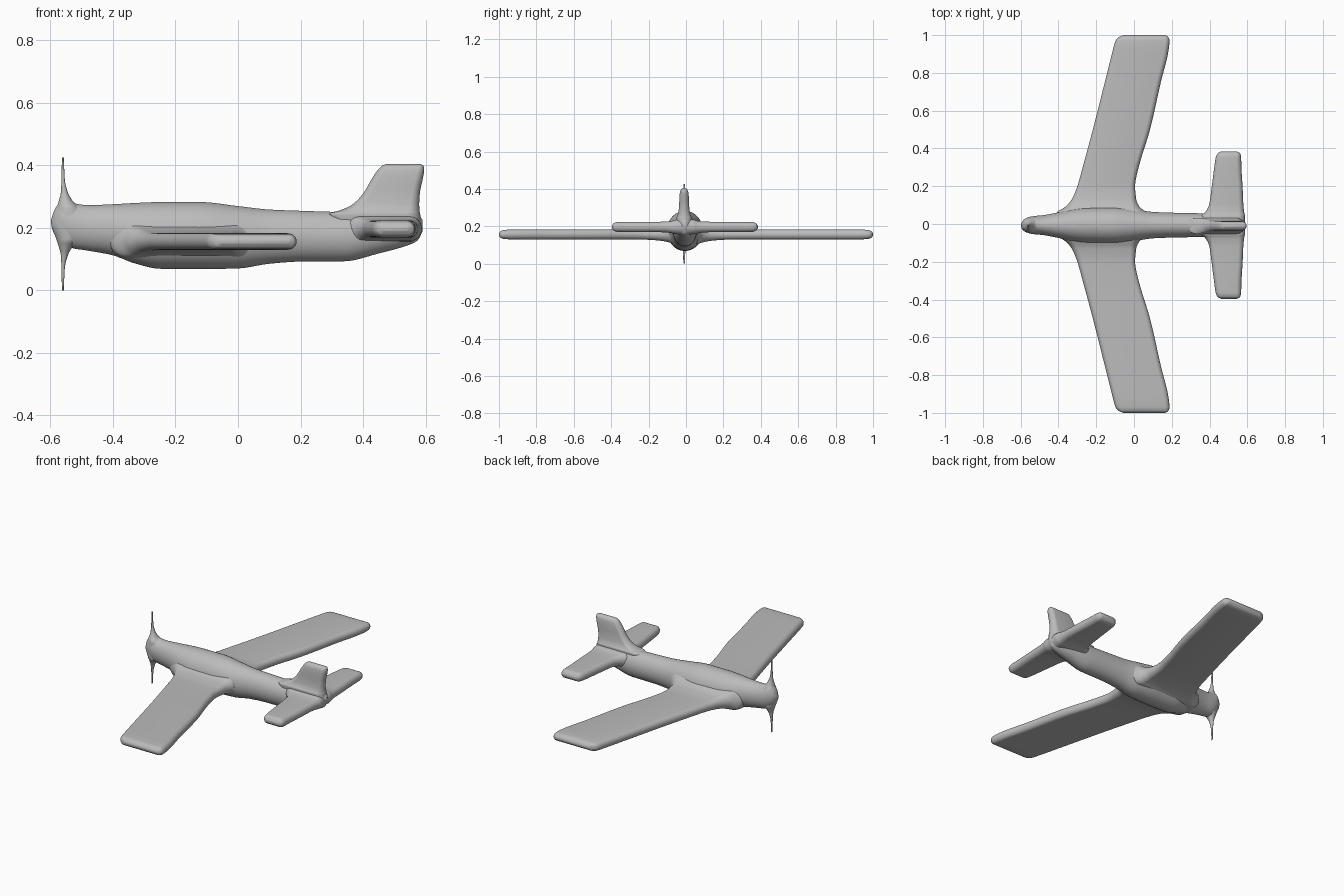
import bpy, math

grey = bpy.data.materials.new("plain grey")
grey.diffuse_color = (0.5, 0.5, 0.5, 1)


def resample(rows, steps):
    """Monotone cubic through the stations, so the surface flows smoothly."""
    n = len(rows)

    def slope(i, k):
        return (rows[i + 1][k] - rows[i][k]) / (rows[i + 1][0] - rows[i][0])

    def tangent(i, k):
        if i == 0:
            return slope(0, k)
        if i == n - 1:
            return slope(n - 2, k)
        a, b = slope(i - 1, k), slope(i, k)
        return 0 if a * b <= 0 else 2 * a * b / (a + b)

    out = []
    for i in range(n - 1):
        h = rows[i + 1][0] - rows[i][0]
        for s in range(steps):
            t = s / steps
            row = [rows[i][0] + h * t]
            for k in range(1, len(rows[0])):
                row.append((2*t**3 - 3*t*t + 1) * rows[i][k]
                           + (t**3 - 2*t*t + t) * h * tangent(i, k)
                           + (3*t*t - 2*t**3) * rows[i + 1][k]
                           + (t**3 - t*t) * h * tangent(i + 1, k))
            out.append(row)
    return out + [list(rows[-1])]


def loft(name, rows, place, slab=False, sides=40, steps=6):
    """Rows are (t, a0, a1, b0, b1); place turns (t, a, b) into a point."""
    verts, faces = [], []
    rings = resample(rows, steps)
    for t, a0, a1, b0, b1 in rings:
        ha, hb = (a1 - a0) / 2, (b1 - b0) / 2
        r = min(ha, hb)
        for j in range(sides):
            ang = 2 * math.pi * (j + 0.5) / sides
            c, s = math.cos(ang), math.sin(ang)
            if slab:  # flat plate with round edges
                a = c * r + math.copysign(ha - r, c)
                b = s * r + math.copysign(hb - r, s)
            else:
                a, b = c * ha, s * hb
            verts.append(place(t, (a0 + a1) / 2 + a, (b0 + b1) / 2 + b))
    for i in range(len(rings) - 1):
        for j in range(sides):
            k = (j + 1) % sides
            faces.append((i*sides + j, i*sides + k, (i+1)*sides + k, (i+1)*sides + j))
    faces.append(tuple(range(sides)))
    faces.append(tuple(range((len(rings) - 1) * sides, len(rings) * sides)))
    mesh = bpy.data.meshes.new(name)
    mesh.from_pydata(verts, [], faces)
    mesh.materials.append(grey)
    obj = bpy.data.objects.new(name, mesh)
    bpy.context.collection.objects.link(obj)
    bpy.ops.object.select_all(action='DESELECT')
    bpy.context.view_layer.objects.active = obj
    obj.select_set(True)
    bpy.ops.object.mode_set(mode='EDIT')
    bpy.ops.mesh.select_all(action='SELECT')
    bpy.ops.mesh.normals_make_consistent(inside=False)
    bpy.ops.object.mode_set(mode='OBJECT')
    bpy.ops.object.shade_smooth_by_angle(angle=math.radians(50))
    return obj


def both_sides(rows):
    return [(-r[0],) + r[1:] for r in reversed(rows) if r[0] > 0] + rows


CY = -0.006  # centre line of the body

# Fuselage: (x, bottom, top, half width)
body = [(-0.598, 0.212, 0.228, 0.008), (-0.585, 0.178, 0.262, 0.028),
        (-0.56, 0.15, 0.29, 0.042), (-0.53, 0.135, 0.28, 0.048),
        (-0.48, 0.127, 0.273, 0.053), (-0.4, 0.112, 0.276, 0.068),
        (-0.33, 0.086, 0.28, 0.084), (-0.25, 0.069, 0.283, 0.094),
        (-0.12, 0.068, 0.283, 0.096), (0.0, 0.07, 0.27, 0.085),
        (0.1, 0.085, 0.259, 0.07), (0.2, 0.092, 0.255, 0.066),
        (0.34, 0.093, 0.251, 0.063), (0.45, 0.118, 0.25, 0.056),
        (0.54, 0.143, 0.25, 0.042), (0.575, 0.16, 0.245, 0.03),
        (0.591, 0.19, 0.225, 0.01)]
loft("fuselage", [(x, CY - w, CY + w, lo, hi) for x, lo, hi, w in body],
     lambda t, a, b: (t, a, b))

# Main wing: (y, leading x, trailing x, bottom, top), flared into the body
wing = [(0.0, -0.42, 0.08, 0.1, 0.23), (0.06, -0.41, 0.065, 0.105, 0.222),
        (0.09, -0.365, 0.03, 0.114, 0.206), (0.13, -0.33, 0.012, 0.122, 0.192),
        (0.2, -0.3, 0.006, 0.128, 0.184), (0.3, -0.272, 0.025, 0.13, 0.183),
        (0.5, -0.218, 0.085, 0.13, 0.183), (0.75, -0.155, 0.142, 0.13, 0.183),
        (0.92, -0.112, 0.183, 0.13, 0.183), (0.97, -0.098, 0.188, 0.132, 0.181),
        (0.99, -0.08, 0.182, 0.138, 0.175), (1.0, -0.055, 0.165, 0.15, 0.163)]
loft("main_wing", both_sides(wing), lambda t, a, b: (a, t, b), slab=True)

# Tailplane, same layout
tail = [(0.0, 0.345, 0.588, 0.155, 0.24), (0.045, 0.35, 0.588, 0.158, 0.236),
        (0.07, 0.378, 0.583, 0.163, 0.229), (0.11, 0.398, 0.579, 0.168, 0.225),
        (0.2, 0.411, 0.575, 0.169, 0.224), (0.3, 0.424, 0.569, 0.169, 0.224),
        (0.36, 0.433, 0.567, 0.17, 0.223), (0.38, 0.443, 0.562, 0.177, 0.217),
        (0.39, 0.462, 0.545, 0.19, 0.203)]
loft("tailplane", both_sides(tail), lambda t, a, b: (a, t + CY, b), slab=True)

# Tail fin: (z, front x, rear x, half thickness)
fin = [(0.2, 0.32, 0.588, 0.04), (0.245, 0.285, 0.583, 0.042),
       (0.256, 0.325, 0.581, 0.037), (0.275, 0.366, 0.58, 0.031),
       (0.31, 0.4, 0.582, 0.027), (0.36, 0.43, 0.592, 0.025),
       (0.385, 0.447, 0.596, 0.022), (0.398, 0.46, 0.594, 0.016),
       (0.405, 0.475, 0.584, 0.006)]
loft("tail_fin", [(z, f, r, -w - 0.01, w - 0.01) for z, f, r, w in fin],
     lambda t, a, b: (a, b, t), slab=True)

# Propeller: thin blades flaring into the nose, mirrored about its hub
blade = [(0.0, -0.598, -0.48, 0.04), (0.05, -0.581, -0.505, 0.036),
         (0.075, -0.573, -0.53, 0.024), (0.1, -0.567, -0.544, 0.014),
         (0.14, -0.565, -0.554, 0.007), (0.213, -0.5635, -0.5575, 0.004)]
loft("propeller",
     [(z, f, r, -w - 0.01, w - 0.01) for z, f, r, w in both_sides(blade)],
     lambda t, a, b: (a, b, 0.213 + t))
